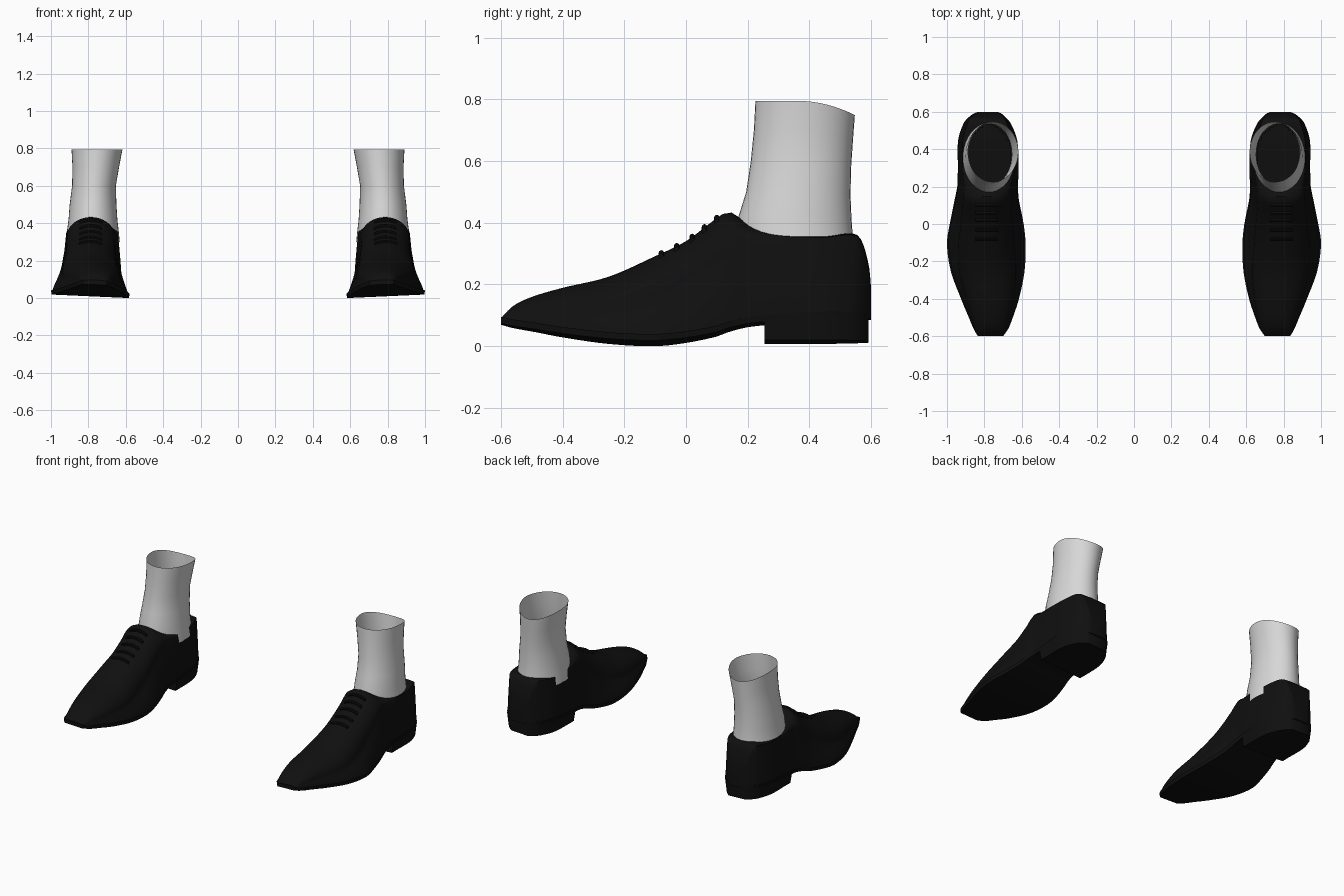
import bpy, bmesh, math

if "Cube" in bpy.data.objects:
    bpy.data.objects.remove(bpy.data.objects["Cube"])

def material(name, c):
    m = bpy.data.materials.new(name)
    m.diffuse_color = (*c, 1)
    m.use_nodes = True
    m.node_tree.nodes["Principled BSDF"].inputs["Base Color"].default_value = m.diffuse_color
    return m

BLACK = material("black_leather", (0.005, 0.005, 0.005))
GREY = material("light_grey_sock", (0.68, 0.68, 0.68))

# Shoe stations: y, bottom z, top z, inner x, outer x, shoulder width ratio, shoulder height ratio
ST = [
    (-.600, .065, .085, .700, .835, .95, .50),
    (-.560, .055, .125, .672, .858, .90, .40),
    (-.500, .045, .155, .648, .883, .88, .40),
    (-.400, .027, .185, .615, .925, .85, .40),
    (-.250, .007, .222, .585, .980, .80, .40),
    (-.100, .000, .290, .580, 1.00, .73, .45),
    (.000, .010, .340, .590, .985, .72, .55),
    (.100, .030, .415, .610, .965, .75, .62),
    (.140, .045, .435, .617, .957, .78, .70),
    (.200, .060, .400, .620, .945, .80, .85),
    (.300, .070, .367, .617, .942, .86, .96),
    (.450, .080, .358, .625, .940, .86, .98),
    (.540, .080, .365, .660, .910, .86, .98),
    (.570, .080, .340, .685, .885, .90, .97),
    (.594, .080, .250, .715, .850, .95, .90),
    (.600, .080, .180, .735, .830, .95, .80),
]

def station(y):
    """Smooth (Hermite) interpolation of the station table."""
    y = min(max(y, ST[0][0]), ST[-1][0])
    i = max(k for k in range(len(ST) - 1) if ST[k][0] <= y)
    a, b = ST[i], ST[i + 1]
    p, n = ST[max(i - 1, 0)], ST[min(i + 2, len(ST) - 1)]
    h = b[0] - a[0]
    t = (y - a[0]) / h
    out = []
    for k in range(1, 7):
        ma = (b[k] - p[k]) / (b[0] - p[0]) * h
        mb = (n[k] - a[k]) / (n[0] - a[0]) * h
        out.append((2*t**3 - 3*t*t + 1) * a[k] + (t**3 - 2*t*t + t) * ma
                   + (3*t*t - 2*t**3) * b[k] + (t**3 - t*t) * mb)
    return out

def tilt(v):
    """Slight outward roll of the tread."""
    x, y, z = v
    return (x, y, z + .045 * (x - .58) * max(0, 1 - z / .35))

def loft(name, groups, mat, caps=True, roll=True, hole=None, angle=40):
    """Skin lists of rings, then mirror to make the pair."""
    bm = bmesh.new()
    for rings in groups:
        vs = [[bm.verts.new(tilt(p) if roll else p) for p in r] for r in rings]
        n = len(vs[0])
        for a, b in zip(vs, vs[1:]):
            for j in range(n):
                bm.faces.new((a[j], a[(j + 1) % n], b[(j + 1) % n], b[j]))
        if caps:
            bm.faces.new(vs[0])
            bm.faces.new(vs[-1])
    bmesh.ops.recalc_face_normals(bm, faces=bm.faces)
    if hole:
        bmesh.ops.delete(bm, geom=[f for f in bm.faces if hole(f.calc_center_median())],
                         context='FACES')
    me = bpy.data.meshes.new(name)
    bm.to_mesh(me)
    bm.free()
    me.materials.append(mat)
    for p in me.polygons:
        p.use_smooth = True
    me.set_sharp_from_angle(angle=math.radians(angle))
    ob = bpy.data.objects.new(name, me)
    bpy.context.collection.objects.link(ob)
    ob.modifiers.new("pair", 'MIRROR').use_clip = False
    return ob

def spaced(y0, y1, n):
    """Values packed towards both ends, for rounded ends."""
    return [(y0 + y1) / 2 - (y1 - y0) / 2 * math.cos(math.pi * i / n) for i in range(n + 1)]

# Upper: domed sections, opened where the foot enters
def upper_ring(y):
    zb, zt, xi, xo, ft, h1 = station(y)
    c, w = (xi + xo) / 2, (xo - xi) / 2 * .975
    zb += .012
    half = []
    for k in range(6):
        t = k / 6
        half.append((w * (1 + (ft - 1) * t ** 1.3), zb + (zt - zb) * h1 * t))
    z1 = zb + (zt - zb) * h1
    for k in range(9):
        a = math.pi / 2 * k / 9
        half.append((w * ft * math.cos(a), z1 + (zt - z1) * math.sin(a)))
    return ([(c + x, y, z) for x, z in half] + [(c, y, zt)]
            + [(c - x, y, z) for x, z in reversed(half)])

def opening(p):
    return p.z > .3 and ((p.x - .777) / .12) ** 2 + ((p.y - .357) / .17) ** 2 < 1

loft("shoe_upper", [[upper_ring(y) for y in spaced(-.595, .6, 64)]], BLACK, hole=opening)

# Sole and heel: slabs following the outline
def slab(y, bottom, top, inset):
    zb, _, xi, xo, _, _ = station(y)
    lo = zb if bottom is None else bottom
    return [(xi + inset, y, lo), (xi, y, zb + top), (xo, y, zb + top), (xo - inset, y, lo)]

loft("sole", [[slab(y, None, .022, .004) for y in spaced(-.6, .6, 56)]], BLACK)
loft("heel", [[slab(y, .005, .008, .012) for y in spaced(.255, .592, 24)]], BLACK)

# Laces: short bars over the instep
def lace(y):
    zb, zt, xi, xo, ft, h1 = station(y)
    c, w = (xi + xo) / 2, (xo - xi) / 2 * ft
    z1 = zb + (zt - zb) * h1
    rings = []
    for k in range(-4, 5):
        d = .06 * k / 4
        z = z1 + (zt - z1) * math.sqrt(1 - (d / w) ** 2)
        rings.append([(c + d, y + .009 * math.cos(a), z + .002 + .009 * math.sin(a))
                      for a in [math.tau * i / 8 for i in range(8)]])
    return rings

loft("laces", [lace(y) for y in (-.08, -.03, .02, .06, .1)], BLACK)

# Sock: open tube; z, inner x, outer x, front y, back y
SOCK = [
    (.30, .632, .922, .165, .548),
    (.36, .638, .914, .165, .540),
    (.42, .645, .906, .170, .536),
    (.50, .650, .900, .195, .533),
    (.60, .653, .887, .210, .535),
    (.70, .636, .885, .220, .541),
    (.795, .618, .890, .225, .547),
]

def sock_ring(z, xi, xo, yf, yb):
    pts = []
    for i in range(40):
        a = math.tau * i / 40
        y = (yf + yb) / 2 + (yb - yf) / 2 * math.sin(a)
        dip = .045 * max(0, (y - .36) / .185) ** 2 * max(0, (z - .4) / .395)
        pts.append(((xi + xo) / 2 + (xo - xi) / 2 * math.cos(a), y, z - dip))
    return pts

loft("sock", [[sock_ring(*s) for s in SOCK]], GREY, caps=False, roll=False, angle=60)
